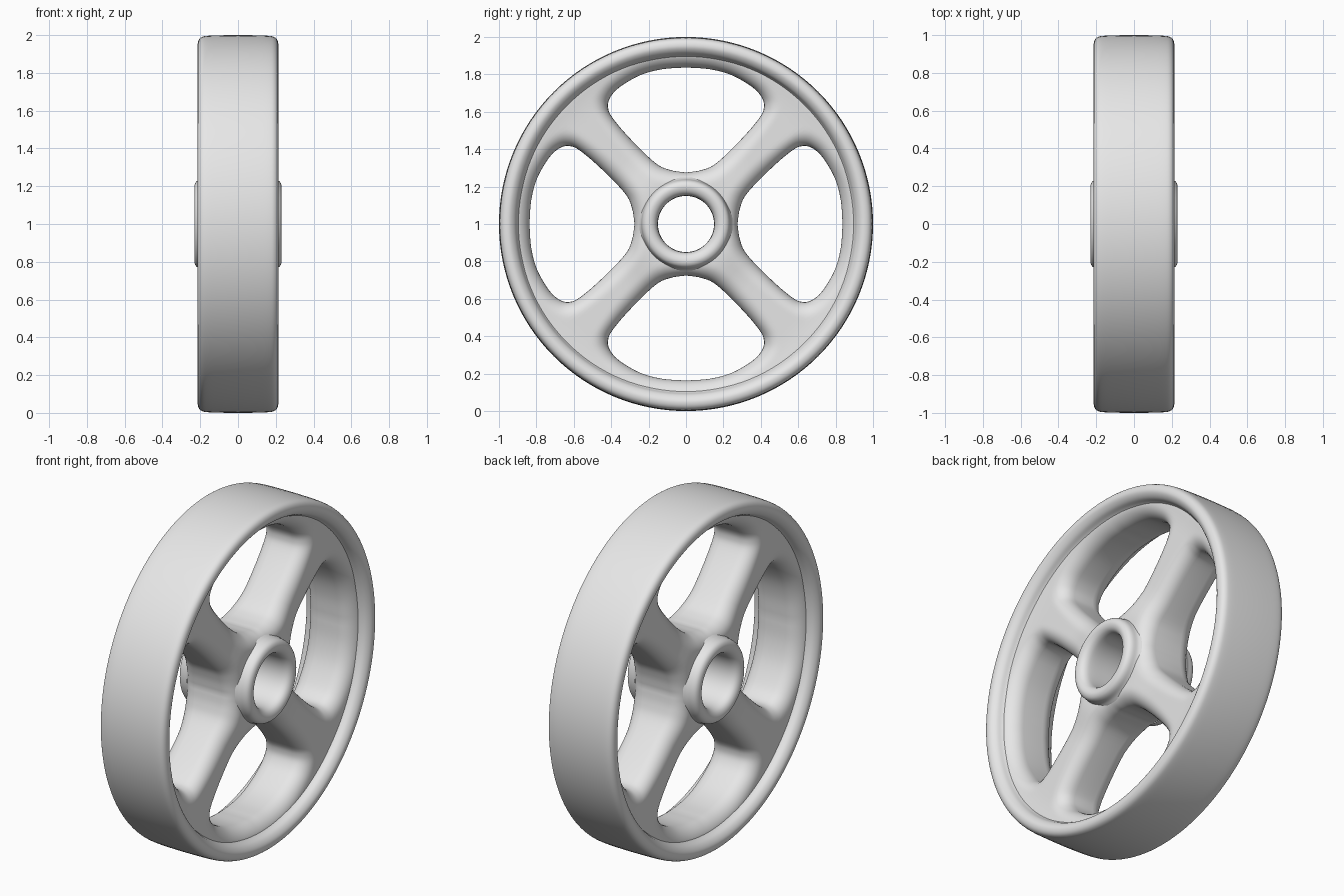
import bpy, bmesh, math
from mathutils import Vector

if "Cube" in bpy.data.objects:
    bpy.data.objects.remove(bpy.data.objects["Cube"])

mat = bpy.data.materials.new("plain_grey")
mat.diffuse_color = (0.8, 0.8, 0.8, 1)
mat.use_nodes = True
mat.node_tree.nodes["Principled BSDF"].inputs["Base Color"].default_value = mat.diffuse_color
CENTRE_Z = 1.0


def finish(name, bm):
    bmesh.ops.remove_doubles(bm, verts=bm.verts, dist=0.0008)
    bmesh.ops.recalc_face_normals(bm, faces=bm.faces)
    # open strips: make sure normals point away from the wheel's middle ring
    me = bpy.data.meshes.new(name)
    bm.to_mesh(me)
    bm.free()
    me.materials.append(mat)
    ob = bpy.data.objects.new(name, me)
    bpy.context.collection.objects.link(ob)
    bpy.ops.object.select_all(action='DESELECT')
    ob.select_set(True)
    bpy.context.view_layer.objects.active = ob
    bpy.ops.object.shade_smooth_by_angle(angle=math.radians(50))
    return ob


def spline(pts, steps):
    # Catmull-Rom through an open list of 2D points
    p = [Vector(q) for q in pts]
    p = [2 * p[0] - p[1]] + p + [2 * p[-1] - p[-2]]
    out = []
    for i in range(1, len(p) - 2):
        a, b, c, d = p[i - 1:i + 3]
        for k in range(steps):
            t = k / steps
            out.append(0.5 * (2 * b + (c - a) * t + (2 * a - 5 * b + 4 * c - d) * t * t
                              + (3 * b - a - 3 * c + d) * t ** 3))
    return out + [p[-2]]


def lathe(name, half, seg, outward):
    # half profile (x, radius) mirrored across x = 0, spun about the x axis
    prof = spline(half + [(-x, r) for x, r in reversed(half[:-1])], 4)
    bm = bmesh.new()
    rings = []
    for i in range(seg):
        a = 2 * math.pi * i / seg
        rings.append([bm.verts.new((x, r * math.cos(a), CENTRE_Z + r * math.sin(a)))
                      for x, r in prof])
    for i in range(seg):
        A, B = rings[i], rings[(i + 1) % seg]
        for k in range(len(prof) - 1):
            bm.faces.new((A[k], A[k + 1], B[k + 1], B[k]))
    ob = finish(name, bm)
    # flip when the face nearest x = 0 points the wrong way
    f = min(ob.data.polygons, key=lambda q: abs(q.center.x))
    radial = f.center - Vector((f.center.x, 0, CENTRE_Z))
    if (f.normal.dot(radial) > 0) != outward:
        ob.data.flip_normals()
    return ob


# rim: tread, rounded shoulders and raised lip
lathe("rim", [(0.148, 0.893), (0.163, 0.902), (0.188, 0.913), (0.205, 0.93), (0.213, 0.95),
              (0.209, 0.973), (0.194, 0.989), (0.165, 0.996), (0.09, 0.999), (0, 1.0)],
      128, True)

# hub: rounded collar and bore
lathe("hub", [(0.155, 0.25), (0.175, 0.24), (0.205, 0.234), (0.223, 0.222), (0.231, 0.2),
              (0.224, 0.175), (0.205, 0.158), (0.17, 0.151), (0.08, 0.15), (0, 0.15)],
      64, False)

# spokes: four quarter sectors, each lofted from its window edge to the sector border
right = spline([(0, 0.837), (0.13, 0.827), (0.246, 0.795), (0.353, 0.733), (0.403, 0.68),
                (0.417, 0.63), (0.396, 0.572), (0.30, 0.458), (0.166, 0.328),
                (0.085, 0.289), (0, 0.275)], 5)
loop = right + [Vector((-p.x, p.y)) for p in reversed(right[1:-1])]
MID = Vector((0, 0.6))
BEVEL = 0.085


def inside(p):
    return abs(p.x) < p.y and 0.2 < p.length < 0.915


def border(w):
    d = (w - MID).normalized()
    lo, hi = (w - MID).length, 1.0
    for _ in range(40):
        m = (lo + hi) / 2
        if inside(MID + d * m):
            lo = m
        else:
            hi = m
    return MID + d * lo


def height(r):
    # half thickness, growing slightly into the hub and the rim
    near_hub = max(0, 1 - max(0, r - 0.25) / 0.2)
    near_rim = max(0, 1 - max(0, 0.9 - r) / 0.12)
    return 0.148 + 0.024 * near_hub ** 2 * (3 - 2 * near_hub) + 0.008 * near_rim ** 2


bm = bmesh.new()
ROWS = 12
for q in range(4):
    c, s = round(math.cos(q * math.pi / 2)), round(math.sin(q * math.pi / 2))
    cols = []
    for w in loop:
        e = border(w)
        width = (e - w).length
        half = []
        for k in range(ROWS + 1):
            u = (k / ROWS) ** 1.7
            p = w.lerp(e, u)
            t = min(1, u * width / min(BEVEL, width))
            h = height(p.length)
            x = h - BEVEL + BEVEL * math.sqrt(max(0, 1 - (1 - t) ** 2))
            half.append((x, p))
        full = [(-x, p) for x, p in reversed(half)] + [(0, w)] + half
        cols.append([bm.verts.new((x, p.x * c - p.y * s, CENTRE_Z + p.x * s + p.y * c))
                     for x, p in full])
    for i in range(len(cols)):
        A, B = cols[i], cols[(i + 1) % len(cols)]
        for k in range(len(A) - 1):
            bm.faces.new((A[k], A[k + 1], B[k + 1], B[k]))
spokes = finish("spokes", bm)
# spoke faces on the +x side must face +x
f = max(spokes.data.polygons, key=lambda q: q.center.x)
if f.normal.x < 0:
    spokes.data.flip_normals()
